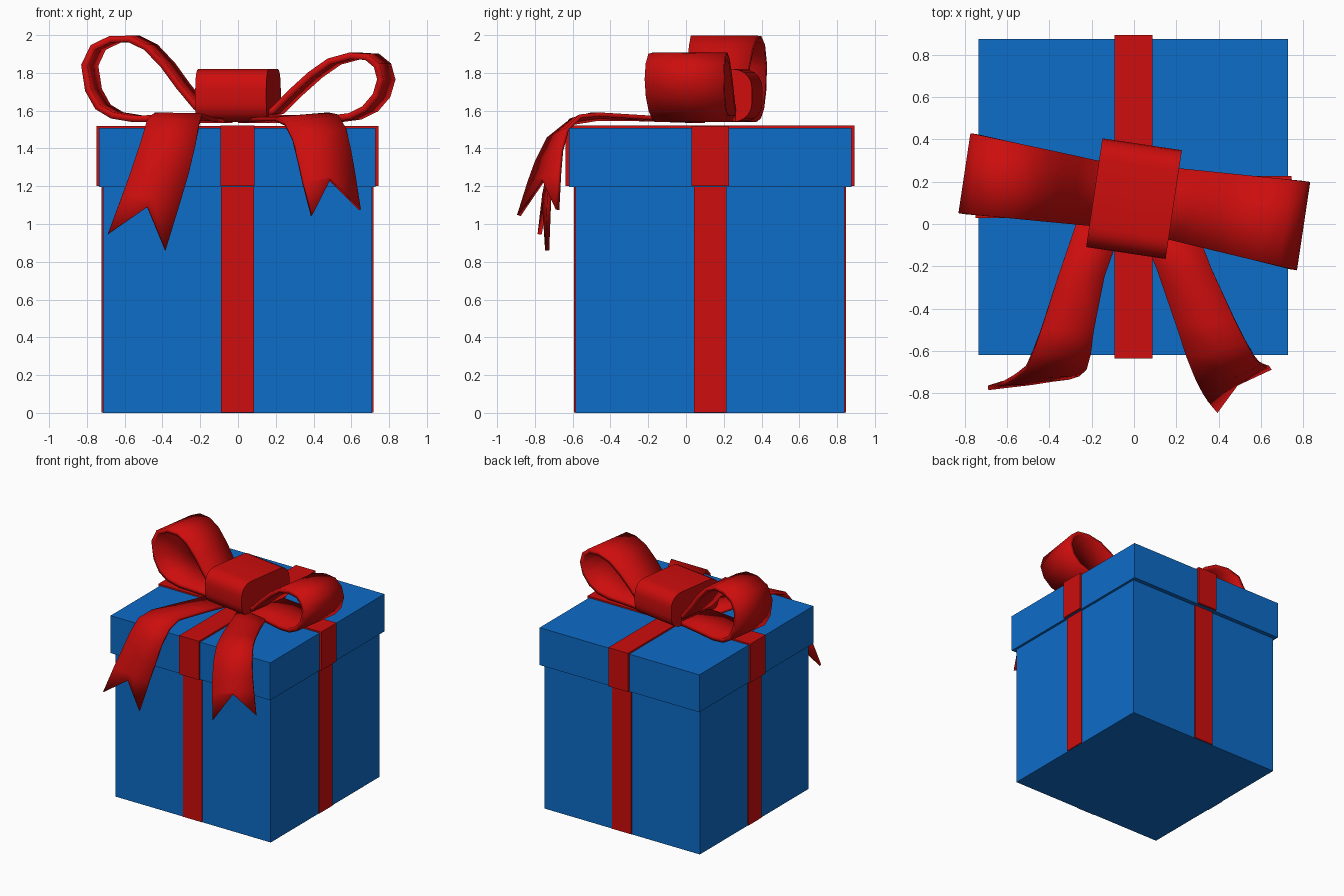
import bpy, bmesh
from math import radians
from mathutils import Vector

if "Cube" in bpy.data.objects:
    bpy.data.objects.remove(bpy.data.objects["Cube"], do_unlink=True)


def material(name, rgb):
    m = bpy.data.materials.new(name)
    m.use_nodes = True
    color = (*rgb, 1)
    m.diffuse_color = color
    m.node_tree.nodes["Principled BSDF"].inputs["Base Color"].default_value = color
    return m


BLUE = material("blue card", (0.004, 0.15, 0.58))
RED = material("red ribbon", (0.61, 0.004, 0.004))
CENTRE = (-0.003, 0.128)


def finish(name, bm, mat):
    bmesh.ops.recalc_face_normals(bm, faces=bm.faces)
    mesh = bpy.data.meshes.new(name)
    bm.to_mesh(mesh)
    bm.free()
    obj = bpy.data.objects.new(name, mesh)
    bpy.context.collection.objects.link(obj)
    mesh.materials.append(mat)
    return obj


def smooth(obj, angle):
    bpy.ops.object.select_all(action="DESELECT")
    obj.select_set(True)
    bpy.context.view_layer.objects.active = obj
    bpy.ops.object.shade_smooth_by_angle(angle=radians(angle))


def block(name, half_x, half_y, low, high, mat):
    bm = bmesh.new()
    bmesh.ops.create_cube(bm, size=1)
    for v in bm.verts:
        v.co = (CENTRE[0] + v.co.x * 2 * half_x, CENTRE[1] + v.co.y * 2 * half_y,
                low + (v.co.z + 0.5) * (high - low))
    return finish(name, bm, mat)


def cloth(name, rows, thickness):
    """Loft rows of points into a ribbon with thickness."""
    bm = bmesh.new()
    grid = [[bm.verts.new(p) for p in row] for row in rows]
    for a, b in zip(grid, grid[1:]):
        for i in range(len(a) - 1):
            bm.faces.new((a[i], a[i + 1], b[i + 1], b[i]))
    obj = finish(name, bm, RED)
    mod = obj.modifiers.new("thickness", "SOLIDIFY")
    mod.thickness = thickness
    mod.offset = 0
    smooth(obj, 40)
    return obj


# Box and lid with their wrapped ribbons
block("box_body", 0.712, 0.712, 0, 1.3, BLUE)
block("box_lid", 0.732, 0.747, 1.197, 1.507, BLUE)
block("body_ribbon_front_back", 0.088, 0.72, 0.003, 1.25, RED)
block("body_ribbon_sides", 0.72, 0.086, 0.003, 1.25, RED)
block("lid_ribbon_front_back", 0.09, 0.765, 1.2, 1.521, RED)
block("lid_ribbon_sides", 0.747, 0.1, 1.2, 1.519, RED)


# Bow loops: a side profile (distance from centre, height) swept across the width
def loop(name, side, profile, y_inner, y_outer, half_inner, half_outer):
    rows = []
    for d, z in profile:
        t = (d - 0.22) / 0.58
        y = y_inner + (y_outer - y_inner) * t
        half = half_inner + (half_outer - half_inner) * t
        rows.append([(side * d + 0.15 * s * half, y + s * half, z) for s in (-1, 0, 1)])
    return cloth(name, rows, 0.035)


loop("bow_loop_right", -1,
     [(0.1, 1.56), (0.2, 1.62), (0.29, 1.73), (0.37, 1.84), (0.46, 1.935), (0.55, 1.98),
      (0.65, 1.978), (0.74, 1.935), (0.785, 1.84), (0.765, 1.71), (0.715, 1.62),
      (0.64, 1.575), (0.53, 1.557), (0.36, 1.56), (0.1, 1.56)],
     0.15, 0.24, 0.155, 0.19)
loop("bow_loop_left", 1,
     [(0.1, 1.56), (0.21, 1.6), (0.31, 1.7), (0.41, 1.79), (0.51, 1.86), (0.62, 1.89),
      (0.71, 1.885), (0.765, 1.84), (0.785, 1.765), (0.76, 1.68), (0.7, 1.61),
      (0.62, 1.57), (0.52, 1.557), (0.36, 1.56), (0.1, 1.56)],
     0.09, -0.01, 0.17, 0.21)

# Knot strap with rounded front and back
bm = bmesh.new()
bmesh.ops.create_cube(bm, size=1)
for v in bm.verts:
    v.co = (v.co.x * 0.38, v.co.y * 0.52, v.co.z * 0.28)
edges = [e for e in bm.edges if abs(e.verts[0].co.x - e.verts[1].co.x) > 0.1]
bmesh.ops.bevel(bm, geom=edges, offset=0.1, segments=5, profile=0.5, affect="EDGES")
knot = finish("bow_knot", bm, RED)
knot.location = (0, 0.12, 1.68)
knot.rotation_euler.z = radians(-8.5)
smooth(knot, 40)


# Tails: left and right edges joined by a middle line, ending in a notch
def tail(name, left, right, notch):
    rows = []
    for a, b in zip(left, right):
        a, b = Vector(a), Vector(b)
        rows.append([a, a.lerp(b, 0.5), b])
    rows[-1][1] = Vector(notch)
    return cloth(name, rows, 0.022)


tail("bow_tail_right",
     [(-0.24, 0.1, 1.545), (-0.36, -0.25, 1.565), (-0.44, -0.5, 1.58), (-0.48, -0.61, 1.55),
      (-0.51, -0.68, 1.45), (-0.56, -0.72, 1.3), (-0.61, -0.75, 1.16), (-0.69, -0.775, 0.945)],
     [(-0.03, 0.06, 1.545), (-0.14, -0.25, 1.555), (-0.19, -0.5, 1.575), (-0.205, -0.61, 1.53),
      (-0.225, -0.68, 1.42), (-0.26, -0.71, 1.27), (-0.305, -0.725, 1.12), (-0.385, -0.735, 0.86)],
     (-0.48, -0.75, 1.09))
tail("bow_tail_left",
     [(0.0, 0.05, 1.545), (0.11, -0.22, 1.555), (0.2, -0.48, 1.555), (0.25, -0.63, 1.53),
      (0.29, -0.73, 1.45), (0.32, -0.79, 1.33), (0.345, -0.83, 1.22), (0.39, -0.885, 1.045)],
     [(0.26, 0.06, 1.545), (0.37, -0.22, 1.565), (0.48, -0.46, 1.58), (0.53, -0.56, 1.57),
      (0.57, -0.63, 1.5), (0.595, -0.66, 1.39), (0.615, -0.67, 1.27), (0.645, -0.68, 1.075)],
     (0.485, -0.755, 1.235))
